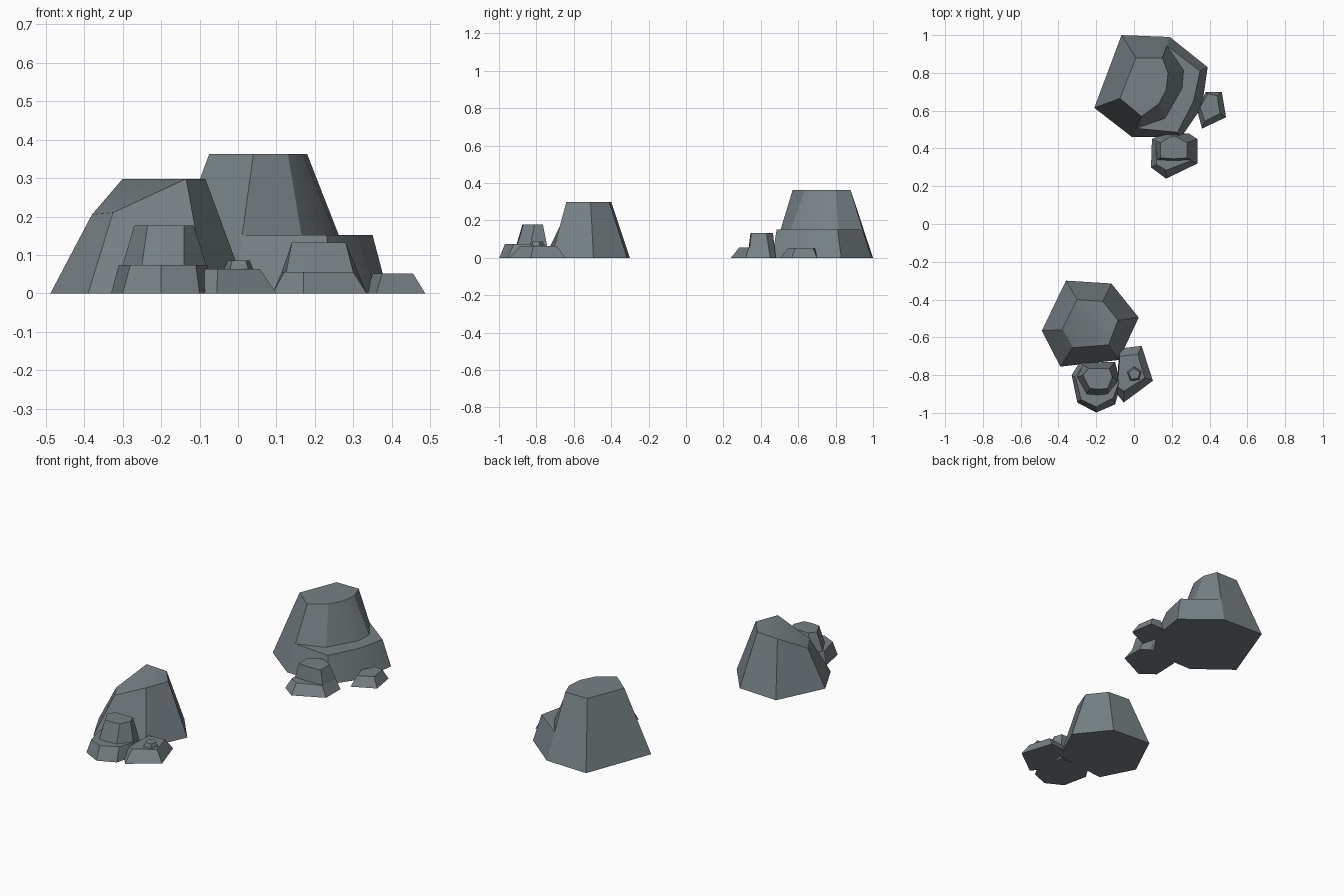
import bpy, bmesh, math

if "Cube" in bpy.data.objects:
    bpy.data.objects.remove(bpy.data.objects["Cube"])

stone = bpy.data.materials.new("slate grey stone")
stone.diffuse_color = (0.185, 0.22, 0.235, 1)
stone.use_nodes = True
stone.node_tree.nodes["Principled BSDF"].inputs["Base Color"].default_value = stone.diffuse_color


def rock(name, rings, split=None):
    """Loft rings (lists of x, y, z) into a closed faceted rock.
    Points shared by two rings are merged, so a ledge can fade out."""
    bm = bmesh.new()
    seen = {}

    def vert(p):
        key = tuple(round(c, 4) for c in p)
        if key not in seen:
            seen[key] = bm.verts.new(key)
        return seen[key]

    def face(vs):
        vs = list(dict.fromkeys(vs))
        return bm.faces.new(vs) if len(vs) > 2 else None

    loops = [[vert(p) for p in r] for r in rings]
    for a, b in zip(loops, loops[1:]):
        for i in range(len(a)):
            j = (i + 1) % len(a)
            face([a[i], a[j], b[j], b[i]])
    face(loops[0])
    top = face(loops[-1])
    if split:
        bmesh.utils.face_split(top, loops[-1][split[0]], loops[-1][split[1]])
    bmesh.ops.recalc_face_normals(bm, faces=bm.faces)
    me = bpy.data.meshes.new(name)
    bm.to_mesh(me)
    bm.free()
    me.materials.append(stone)
    ob = bpy.data.objects.new(name, me)
    bpy.context.collection.objects.link(ob)
    bpy.ops.object.select_all(action='DESELECT')
    ob.select_set(True)
    bpy.context.view_layer.objects.active = ob
    bpy.ops.object.shade_smooth_by_angle(angle=math.radians(30))
    return ob


def flat(z, pts):
    return [(x, y, z) for x, y in pts]


def ledged(name, base, top, h, ledge_z, ledge):
    """Rock with a partial ledge: ledge maps corner -> (outer, inner) points;
    the other corners run straight from base to top."""
    t = ledge_z / h
    outer = [(a[0] + (b[0] - a[0]) * t, a[1] + (b[1] - a[1]) * t)
             for a, b in zip(base, top)]
    inner = list(outer)
    for i, (o, n) in ledge.items():
        outer[i], inner[i] = o, n
    rock(name, [flat(0, base), flat(ledge_z, outer),
                flat(ledge_z, inner), flat(h, top)])


# Back group: large rock with a ledge on its right side
ledged("back_large_rock",
       [(-.066, 1), (.19, .99), (.39, .83), (.36, .62), (.25, .46), (-.01, .46), (-.21, .615)],
       [(.01, .88), (.15, .88), (.18, .80), (.17, .71), (.13, .635), (.04, .57), (-.075, .665)],
       .362, .152,
       {2: ((.35, .81), (.262, .815)), 3: ((.315, .65), (.255, .72)),
        4: ((.23, .485), (.165, .56))})

# Back group: small stepped rock in front
ledged("back_small_stepped_rock",
       [(.095, .45), (.16, .48), (.29, .48), (.335, .45), (.335, .32), (.17, .24), (.09, .30)],
       [(.14, .43), (.20, .465), (.22, .465), (.28, .43), (.28, .35), (.21, .345), (.14, .35)],
       .133, .055,
       {4: ((.30, .335), (.30, .34)), 5: ((.17, .285), (.21, .335)),
        6: ((.12, .315), (.125, .34))})

# Back group: low side rock
rock("back_low_rock", [
    flat(0, [(.38, .70), (.465, .70), (.487, .565), (.36, .505), (.335, .60)]),
    flat(.052, [(.39, .69), (.44, .68), (.455, .585), (.375, .545), (.35, .62)])])

# Front group: large rock with a sloping shoulder on the left
rock("front_large_rock", [
    flat(0, [(-.36, -.30), (-.12, -.315), (.025, -.495), (-.08, -.72), (-.39, -.755), (-.488, -.565)]),
    [(-.30, -.40, .298), (-.165, -.41, .298), (-.085, -.51, .298),
     (-.135, -.64, .298), (-.325, -.655, .21), (-.38, -.56, .205)]], split=(0, 3))

# Front group: small stepped rock
ledged("front_small_stepped_rock",
       [(-.33, -.80), (-.29, -.735), (-.10, -.73), (-.07, -.85), (-.10, -.955), (-.20, -.998), (-.30, -.945)],
       [(-.27, -.80), (-.24, -.765), (-.13, -.765), (-.115, -.81), (-.14, -.87), (-.19, -.875), (-.235, -.87)],
       .177, .074,
       {0: ((-.31, -.81), (-.30, -.81)), 3: ((-.08, -.84), (-.083, -.83)),
        4: ((-.11, -.92), (-.14, -.90)), 5: ((-.20, -.968), (-.195, -.905)),
        6: ((-.28, -.93), (-.25, -.90))})

# Front group: low rock with a pebble-like knob on top
rock("front_low_rock", [
    flat(0, [(-.08, -.66), (.04, -.645), (.10, -.83), (-.055, -.945), (-.09, -.90)]),
    flat(.063, [(-.075, -.70), (.02, -.69), (.057, -.815), (-.053, -.885), (-.088, -.86)])])


def pentagon(r):
    return [(.002 + r * math.cos(a), -.795 + r * math.sin(a))
            for a in (math.radians(72 * k + 20) for k in range(5))]


rock("front_knob", [flat(.05, pentagon(.04)), flat(.063, pentagon(.04)),
                    flat(.086, pentagon(.03))])
